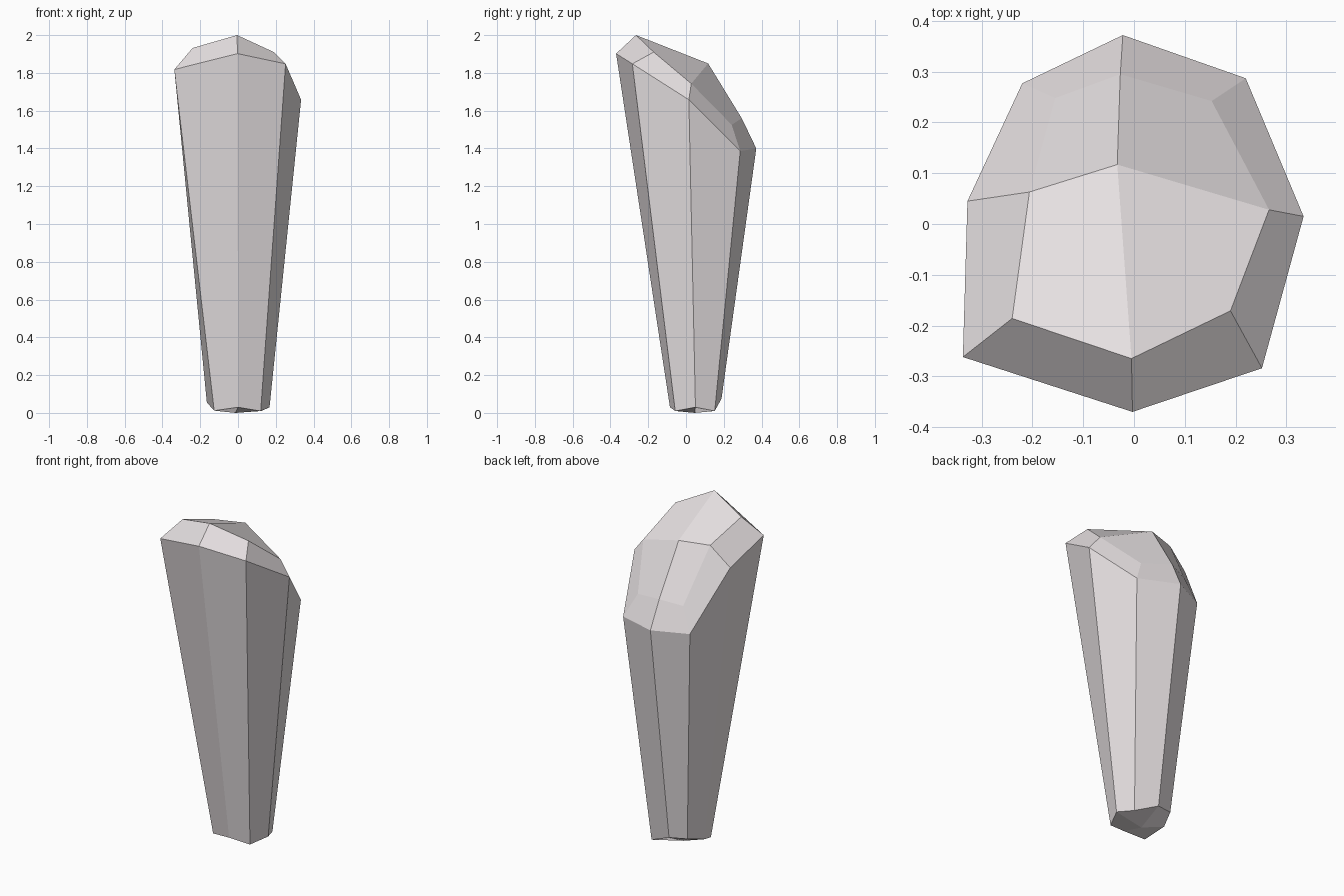
import bpy, bmesh

if "Cube" in bpy.data.objects:
    bpy.data.objects.remove(bpy.data.objects["Cube"])

# Three eight-sided cross-sections, counter-clockwise from the front corner
FOOT = [(0, -.085, .03), (.12, -.057, .01), (.167, .05, .03), (.124, .152, .01),
        (-.018, .188, .075), (-.123, .163, .085), (-.165, .06, .055), (-.126, -.058, .012)]
SHOULDER = [(-.003, -.37, 1.902), (.252, -.284, 1.848), (.334, .015, 1.658), (.22, .287, 1.386),
            (-.022, .372, 1.40), (-.22, .277, 1.394), (-.328, .045, 1.736), (-.337, -.262, 1.818)]
CROWN = [(-.005, -.265, 2.0), (.19, -.171, 1.91), (.266, .028, 1.743), (.153, .242, 1.525),
         (-.027, .295, 1.56), (-.155, .248, 1.536), (-.206, .063, 1.846), (-.24, -.186, 1.932)]
TIP, PEAK = (-.014, .046, 0), (-.033, .117, 1.85)


def bridge(bm, low, high):
    n = len(low)
    for i in range(n):
        j = (i + 1) % n
        bm.faces.new((low[i], low[j], high[j], high[i]))


def cap(bm, ring, centre):
    # Four quad facets meeting at a centre point
    c = bm.verts.new(centre)
    for i in range(0, 8, 2):
        bm.faces.new((c, ring[i], ring[i + 1], ring[(i + 2) % 8]))


bm = bmesh.new()
foot, shoulder, crown = [[bm.verts.new(p) for p in ring] for ring in (FOOT, SHOULDER, CROWN)]
# Tapered body, bevelled top and faceted ends
bridge(bm, foot, shoulder)
bridge(bm, shoulder, crown)
cap(bm, crown, PEAK)
cap(bm, foot, TIP)
bmesh.ops.recalc_face_normals(bm, faces=bm.faces)

mesh = bpy.data.meshes.new("standing_rock")
bm.to_mesh(mesh)
bm.free()

# Pale, slightly warm stone
stone = bpy.data.materials.new("pale_stone")
stone.diffuse_color = (0.80, 0.755, 0.765, 1)
stone.use_nodes = True
stone.node_tree.nodes["Principled BSDF"].inputs["Base Color"].default_value = stone.diffuse_color
mesh.materials.append(stone)
bpy.context.collection.objects.link(bpy.data.objects.new("standing_rock", mesh))
